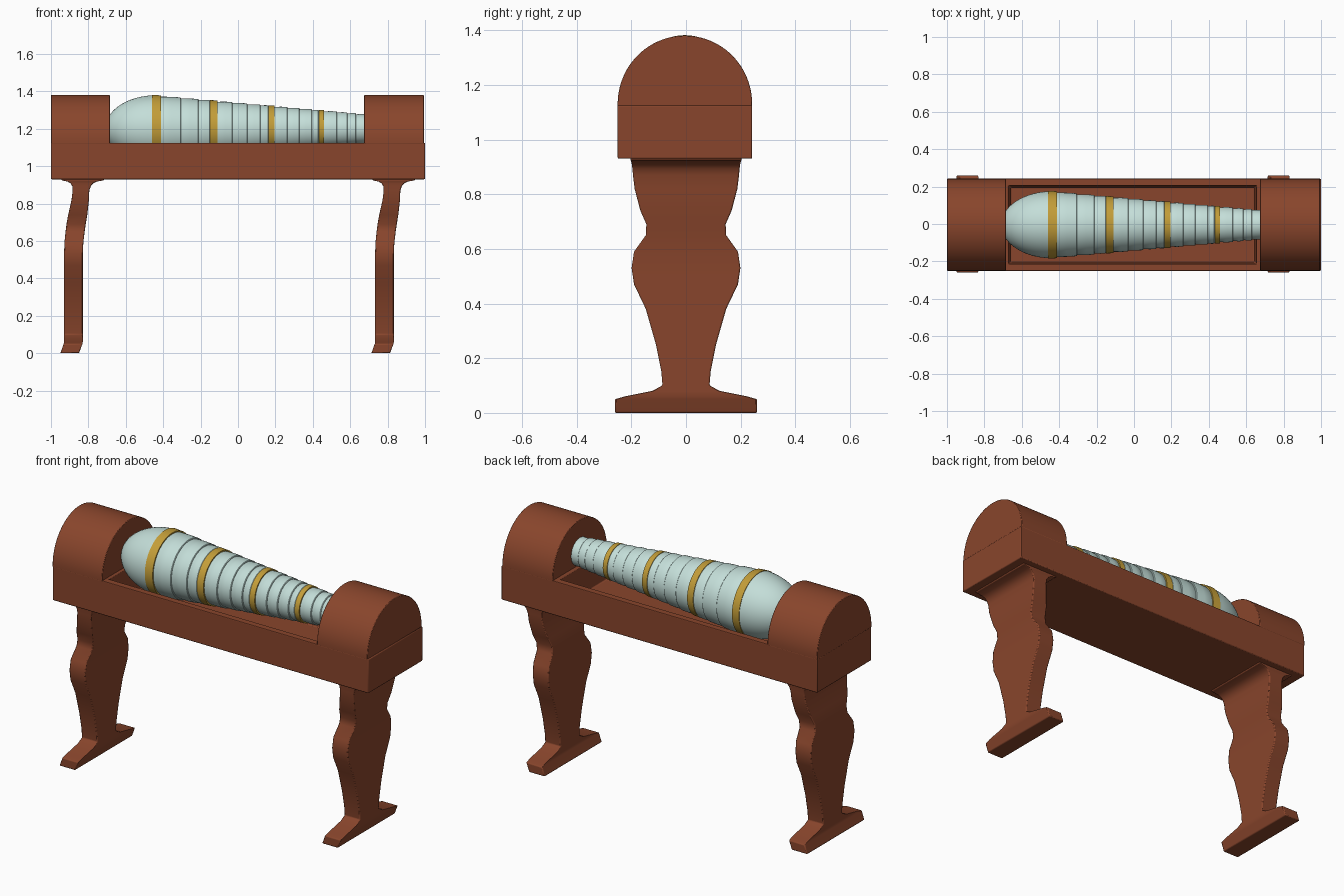
import bpy, bmesh, math

if "Cube" in bpy.data.objects:
    bpy.data.objects.remove(bpy.data.objects["Cube"])


def material(name, rgb):
    m = bpy.data.materials.new(name)
    m.diffuse_color = (*rgb, 1)
    m.use_nodes = True
    m.node_tree.nodes["Principled BSDF"].inputs["Base Color"].default_value = m.diffuse_color
    return m


WOOD = material("wood", (0.25, 0.06, 0.025))
GLASS = material("pale_glass", (0.55, 0.73, 0.69))
GOLD = material("gilding", (0.55, 0.34, 0.04))


def finish(bm, name, mat, bevel=0.0):
    bmesh.ops.recalc_face_normals(bm, faces=bm.faces)
    me = bpy.data.meshes.new(name)
    bm.to_mesh(me)
    bm.free()
    ob = bpy.data.objects.new(name, me)
    bpy.context.collection.objects.link(ob)
    me.materials.append(mat)
    if bevel:
        b = ob.modifiers.new("bevel", 'BEVEL')
        b.width, b.segments, b.limit_method = bevel, 2, 'ANGLE'
        b.angle_limit = math.radians(50)
    bpy.ops.object.select_all(action='DESELECT')
    ob.select_set(True)
    bpy.context.view_layer.objects.active = ob
    bpy.ops.object.shade_smooth_by_angle(angle=math.radians(35))
    return ob


def loft(name, sections, mat, bevel=0.0):
    """Skin a list of equal-length point rings and cap both ends."""
    bm = bmesh.new()
    rings = [[bm.verts.new(p) for p in s] for s in sections]
    n = len(rings[0])
    for a, b in zip(rings, rings[1:]):
        for i in range(n):
            j = (i + 1) % n
            bm.faces.new((a[i], a[j], b[j], b[i]))
    bm.faces.new(rings[0])
    bm.faces.new(rings[-1])
    return finish(bm, name, mat, bevel)


CY, CZ, HALF = -0.004, 1.2, 0.246


def lathe(name, profile, mat, n=64):
    """Turn (x, radius) points about the spindle axis."""
    ang = [2 * math.pi * i / n for i in range(n)]
    return loft(name, [[(x, CY + r * math.cos(a), CZ + r * math.sin(a)) for a in ang]
                       for x, r in profile], mat)


# Open trough
def rect(x0, x1, hy, z):
    return [(x0, CY - hy, z), (x1, CY - hy, z), (x1, CY + hy, z), (x0, CY + hy, z)]


loft("trough", [rect(-1, 1, HALF, 0.93), rect(-1, 1, HALF, 1.125),
                rect(-0.67, 0.655, 0.21, 1.125), rect(-0.66, 0.645, 0.20, 0.97)],
     WOOD, 0.005)

# Arched end covers
for name, x0, x1 in (("left_cover", -1, -0.685), ("right_cover", 0.675, 0.994)):
    arch = [(HALF * math.cos(math.pi * i / 48), 1.13 + 0.25 * math.sin(math.pi * i / 48))
            for i in range(49)]
    arch = [(HALF, 1.12)] + arch + [(-HALF, 1.12)]
    loft(name, [[(x, CY + y, z) for y, z in arch] for x in (x0, x1)], WOOD, 0.003)

# Legs: z, x front edge, x back edge, half width
LEG = [(0, -.95, -.85, .26), (.05, -.932, -.832, .26), (.06, -.93, -.83, .225),
       (.08, -.93, -.83, .125), (.1, -.93, -.83, .086), (.15, -.93, -.83, .09),
       (.25, -.93, -.83, .11), (.38, -.93, -.83, .147), (.47, -.93, -.83, .19),
       (.53, -.93, -.83, .199), (.59, -.928, -.827, .19), (.65, -.922, -.82, .147),
       (.69, -.917, -.814, .145), (.74, -.908, -.806, .167), (.82, -.89, -.797, .188),
       (.87, -.884, -.795, .194), (.893, -.886, -.787, .196), (.908, -.895, -.775, .198),
       (.918, -.912, -.755, .2), (.925, -.945, -.715, .203), (.935, -.945, -.715, .203)]
for name, dx in (("left_leg", 0), ("right_leg", 1.663)):
    loft(name, [[(x0 + dx, -h, z), (x1 + dx, -h, z), (x1 + dx, h, z), (x0 + dx, h, z)]
                for z, x0, x1, h in LEG], WOOD, 0.008)


def radius(x):
    return 0.179 - 0.09 * (x + 0.44)


# Domed largest bowl
dome = [(-0.44 - 0.27 * math.cos(t), 0.179 * math.sin(t))
        for t in (math.pi / 2 * i / 20 for i in range(1, 20))]
lathe("large_bowl", dome + [(-0.458, 0.179), (-0.455, 0.14)], GLASS)

# Nested bowls and gilded rims, each stepping out of the one before
RIMS = [-.46, -.413, -.305, -.21, -.15, -.11, -.03, .05, .12, .163, .195,
        .265, .33, .395, .432, .46, .53, .585, .63, .72]
GILDED = (0, 4, 9, 14)
for i, (a, b) in enumerate(zip(RIMS, RIMS[1:])):
    gold = i in GILDED
    r0, r1 = radius(a), radius(b)
    if gold:
        prof = [(a, r0 * 0.8), (a, r0 + .001), (b, r1 + .002), (b, r1 * 0.8)]
    else:
        prof = [(a - .02, r0 * 0.8), (a - .005, r0 - .008), (a, r0 - .005),
                (a + (b - a) * .5, (r0 + r1) / 2 - .0005), (b - .003, r1 + .001),
                (b, r1 - .002), (b, r1 * 0.8)]
    lathe(f"{'gilded_rim' if gold else 'bowl'}_{i}", prof, GOLD if gold else GLASS)
